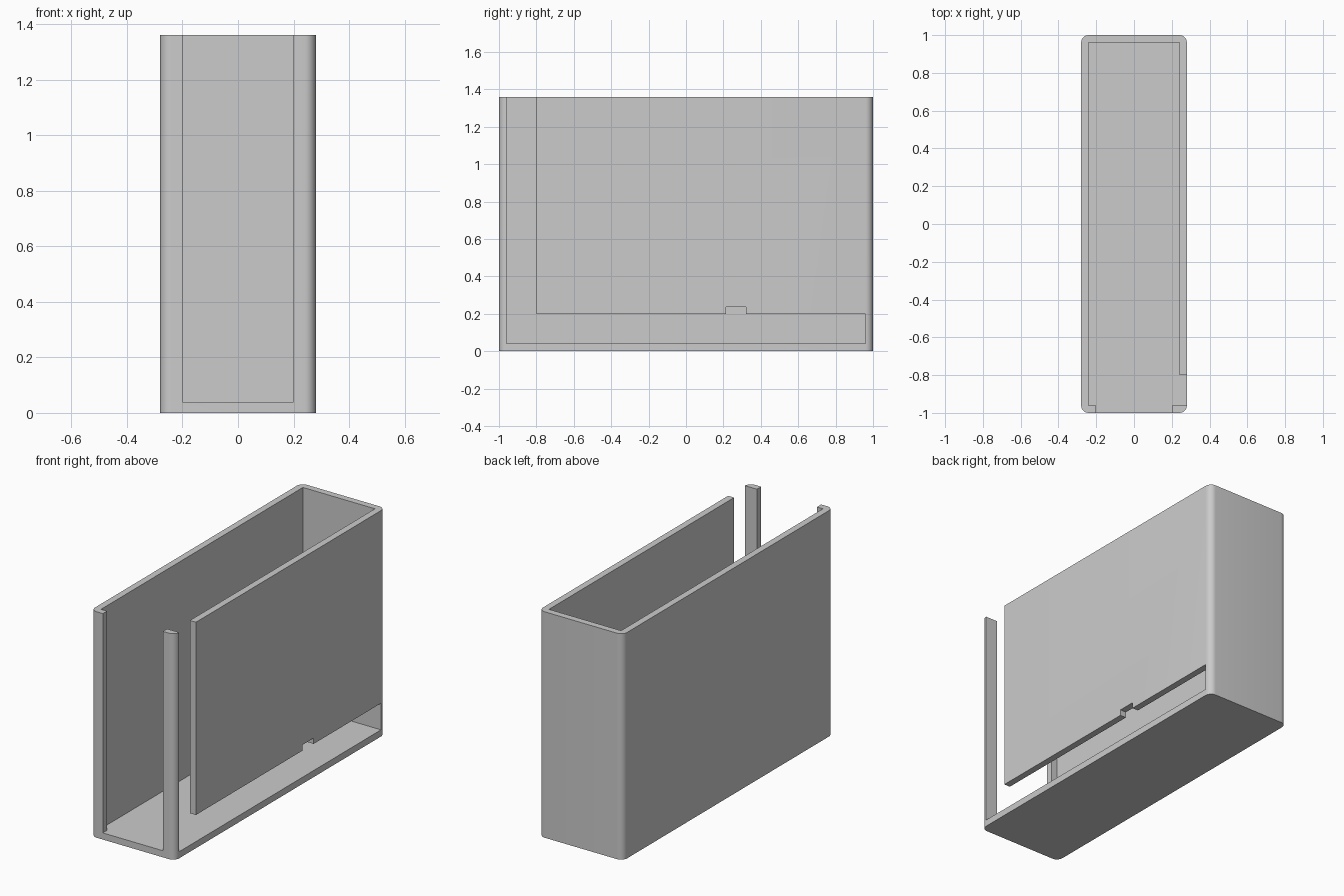
import bpy, bmesh, math

if "Cube" in bpy.data.objects:
    bpy.data.objects.remove(bpy.data.objects["Cube"])

HX, HY, H = 0.28, 1.0, 1.36   # half width, half length, height
T, R = 0.04, 0.04             # wall thickness, corner radius

grey = bpy.data.materials.new("plain_grey")
grey.diffuse_color = (0.6, 0.6, 0.6, 1)
grey.use_nodes = True
grey.node_tree.nodes["Principled BSDF"].inputs["Base Color"].default_value = grey.diffuse_color


def prism(name, points, direction):
    """Extrude a closed 3D outline along a direction."""
    bm = bmesh.new()
    face = bm.faces.new([bm.verts.new(p) for p in points])
    out = bmesh.ops.extrude_face_region(bm, geom=[face])["geom"]
    verts = [g for g in out if isinstance(g, bmesh.types.BMVert)]
    bmesh.ops.translate(bm, vec=direction, verts=verts)
    bmesh.ops.recalc_face_normals(bm, faces=bm.faces)
    mesh = bpy.data.meshes.new(name)
    bm.to_mesh(mesh)
    bm.free()
    mesh.materials.append(grey)
    obj = bpy.data.objects.new(name, mesh)
    bpy.context.collection.objects.link(obj)
    return obj


def rect(x0, x1, y0, y1, z):
    return [(x0, y0, z), (x1, y0, z), (x1, y1, z), (x0, y1, z)]


# Box with rounded vertical corners
outline = []
for i, (sx, sy) in enumerate([(1, 1), (-1, 1), (-1, -1), (1, -1)]):
    for k in range(9):
        a = math.radians(90 * i + 90 * k / 8)
        outline.append((sx * (HX - R) + R * math.cos(a),
                        sy * (HY - R) + R * math.sin(a), 0))
case = prism("open_case", outline, (0, 0, H))

# Cutters: inner cavity, front opening, and side slot with a small notch
slot = [(-0.96, T), (0.96, T), (0.96, 0.2), (0.32, 0.2), (0.32, 0.235),
        (0.215, 0.235), (0.215, 0.2), (-0.8, 0.2), (-0.8, 1.5), (-0.96, 1.5)]
cutters = [
    prism("cavity_cutter", rect(T - HX, HX - T, T - HY, HY - T, T), (0, 0, 1.5)),
    prism("front_cutter", rect(-0.2, 0.2, -1.1, -0.9, T), (0, 0, 1.5)),
    prism("side_cutter", [(0.15, y, z) for y, z in slot], (0.3, 0, 0)),
]
bpy.context.view_layer.objects.active = case
case.select_set(True)
for cutter in cutters:
    mod = case.modifiers.new(cutter.name, "BOOLEAN")
    mod.operation, mod.solver, mod.object = "DIFFERENCE", "EXACT", cutter
    bpy.ops.object.modifier_apply(modifier=mod.name)
    bpy.data.objects.remove(cutter)

# Smooth corners, sharp edges elsewhere
bpy.ops.object.shade_smooth_by_angle(angle=math.radians(30))
